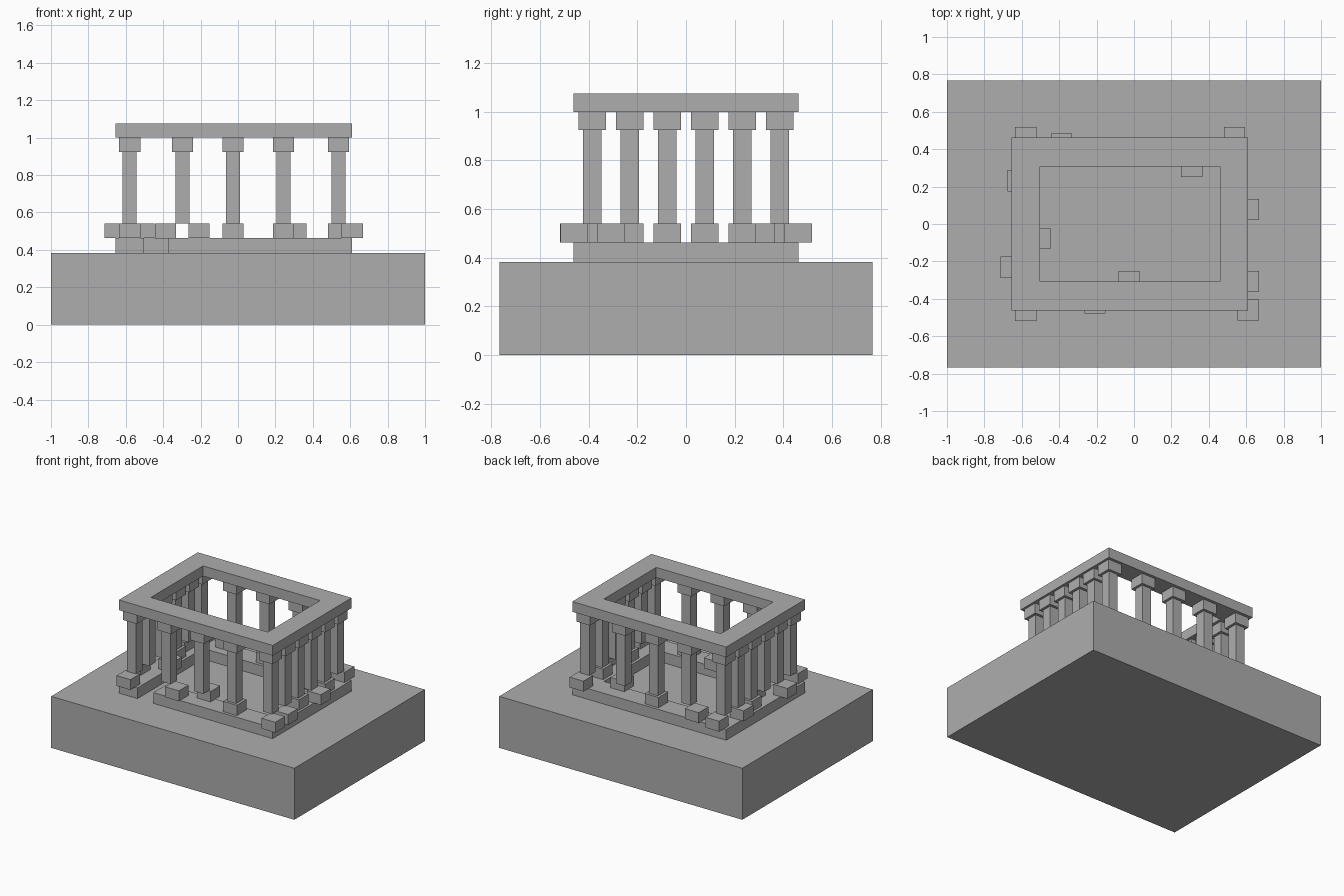
import bpy

if "Cube" in bpy.data.objects:
    bpy.data.objects.remove(bpy.data.objects["Cube"])

stone = bpy.data.materials.new("grey_stone")
stone.diffuse_color = (0.42, 0.42, 0.42, 1)
stone.use_nodes = True
stone.node_tree.nodes["Principled BSDF"].inputs["Base Color"].default_value = stone.diffuse_color


def box(name, x0, x1, y0, y1, z0, z1):
    bpy.ops.mesh.primitive_cube_add(size=1)
    ob = bpy.context.object
    ob.name = name
    ob.location = ((x0 + x1) / 2, (y0 + y1) / 2, (z0 + z1) / 2)
    ob.scale = (x1 - x0, y1 - y0, z1 - z0)
    bpy.ops.object.transform_apply(location=True, rotation=False, scale=True)
    ob.data.materials.append(stone)
    return ob


def block(name, cx, cy, w, z0, z1):
    return box(name, cx - w / 2, cx + w / 2, cy - w / 2, cy + w / 2, z0, z1)


# Heights of the layers
Z_FLOOR, Z_STEP, Z_BASE, Z_CAP, Z_BEAM, Z_TOP = 0.383, 0.463, 0.54, 0.924, 1.0, 1.076
# Outer and inner edges of the rectangular rings
X0, X1, Y = -0.655, 0.61, 0.463
IX0, IX1, IY = -0.502, 0.46, 0.307


def ring(name, z0, z1, front_start):
    box(name + "_left", X0, IX0, -Y, Y, z0, z1)
    box(name + "_right", IX1, X1, -Y, Y, z0, z1)
    box(name + "_back", IX0, IX1, IY, Y, z0, z1)
    box(name + "_front", front_start, IX1, -Y, -IY, z0, z1)


# Foundation, stepped plinth with an entrance gap, and top beam
box("foundation", -1, 1, -0.766, 0.766, 0, Z_FLOOR)
ring("plinth", Z_FLOOR, Z_STEP, -0.372)
ring("beam", Z_BEAM, Z_TOP, IX0)

# Column grid: five across the front and back, six along the sides
xs = [-0.579, -0.297, -0.027, 0.243, 0.537]
ys = [-0.385, -0.231, -0.077, 0.077, 0.231, 0.385]

# Foot blocks that have slipped away from their columns, by (column, row)
S = 0.077
slip = {
    (0, 0): (0, -S), (1, 0): (0.088, -0.036), (2, 0): (0, S), (4, 0): (S * 0.96, -S * 0.96),
    (0, 1): (-S, 0), (4, 1): (S * 0.96, -S), (0, 2): (S, 0), (4, 3): (S * 0.96, 0),
    (0, 4): (-0.04, 0), (0, 5): (0, S), (1, 5): (-0.09, 0.043), (3, 5): (0.066, -S),
    (4, 5): (0, S),
}

for i, x in enumerate(xs):
    for j, y in enumerate(ys):
        if 0 < i < 4 and 0 < j < 5:
            continue
        dx, dy = slip.get((i, j), (0, 0))
        block("column_foot", x + dx, y + dy, 0.113, Z_STEP, Z_BASE)
        block("column_shaft", x, y, 0.075, Z_BASE, Z_CAP)
        block("column_capital", x, y, 0.113, Z_CAP, Z_BEAM)
